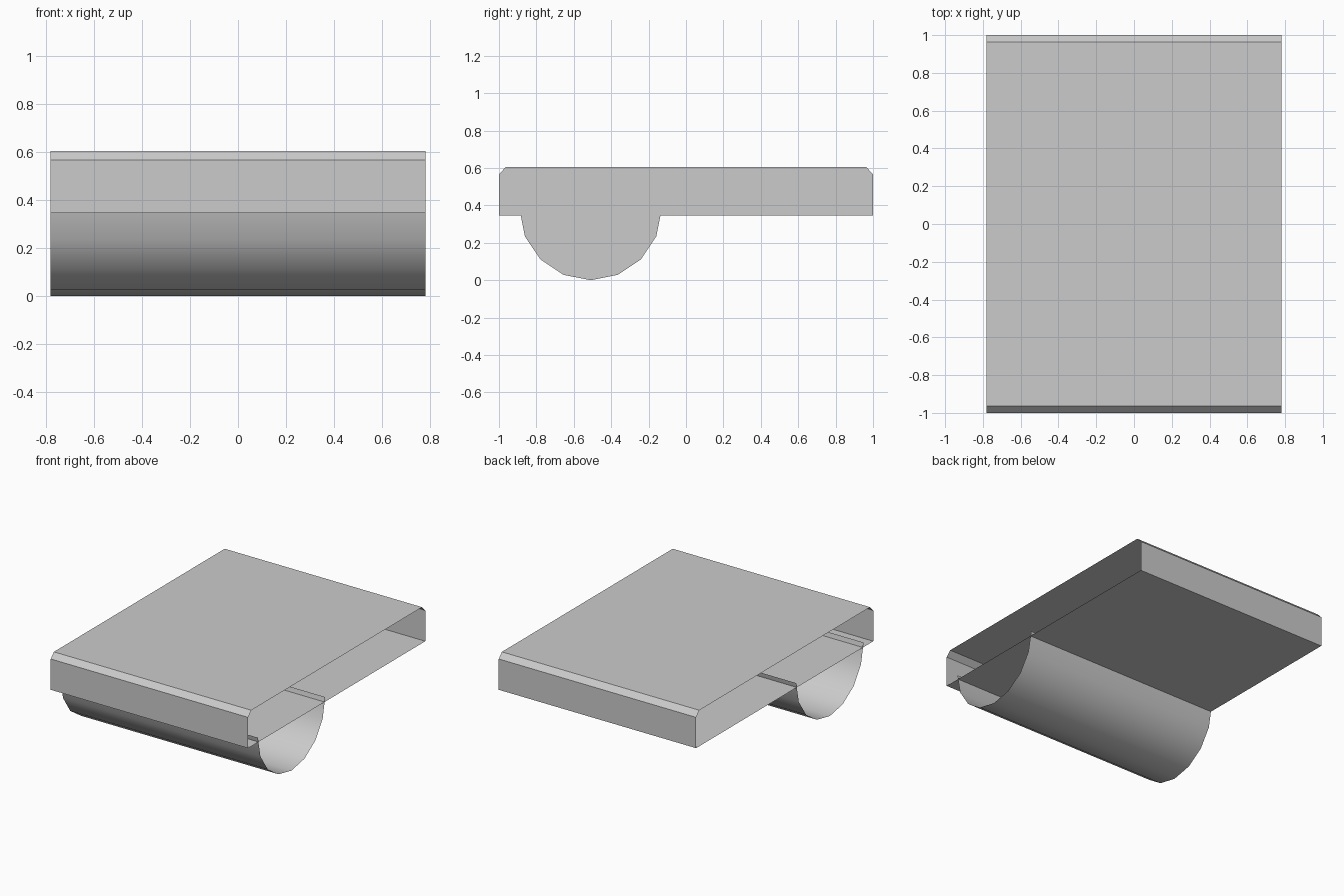
import bpy, bmesh, math

cube = bpy.data.objects.get("Cube")
if cube:
    bpy.data.objects.remove(cube)

HALF_X = 0.78
FLOOR, SHOULDER, TOP = 0.347, 0.567, 0.604
BEVEL = 0.036
RADIUS, TROUGH_Y = 0.38, -0.51

grey = bpy.data.materials.new("light_grey")
grey.use_nodes = True
colour = (0.6, 0.6, 0.6, 1)
grey.diffuse_color = colour
grey.node_tree.nodes["Principled BSDF"].inputs["Base Color"].default_value = colour


def finish(name, bm, smooth=False):
    mesh = bpy.data.meshes.new(name)
    bm.to_mesh(mesh)
    bm.free()
    mesh.materials.append(grey)
    for poly in mesh.polygons:
        poly.use_smooth = smooth
    obj = bpy.data.objects.new(name, mesh)
    bpy.context.collection.objects.link(obj)
    return obj


def sleeve(name, profile, closed, smooth=False):
    """Extrude a (y, z) profile along x, leaving both ends open."""
    bm = bmesh.new()
    rows = [[bm.verts.new((x, y, z)) for y, z in profile] for x in (-HALF_X, HALF_X)]
    count = len(profile)
    for i in range(count if closed else count - 1):
        j = (i + 1) % count
        bm.faces.new((rows[0][i], rows[0][j], rows[1][j], rows[1][i]))
    return finish(name, bm, smooth)


def panel(name, profile):
    """Flat inner wall across the middle."""
    bm = bmesh.new()
    bm.faces.new([bm.verts.new((0, y, z)) for y, z in profile])
    return finish(name, bm)


# Flat slab: hollow sleeve with chamfered front and back top edges
lower = [(-1, FLOOR), (1, FLOOR), (1, SHOULDER), (-1, SHOULDER)]
upper = [(1, SHOULDER), (1 - BEVEL, TOP), (BEVEL - 1, TOP), (-1, SHOULDER)]
sleeve("slab_shell", lower[:2] + upper, closed=True)

# Half-round trough under the front, its rims just above the slab floor
arc = [(TROUGH_Y + RADIUS * math.cos(a), RADIUS + RADIUS * math.sin(a))
       for a in (math.pi * (1 + i / 8) for i in range(9))]
sleeve("trough_shell", arc, closed=False, smooth=True)

# Inner walls that close off the hollow
panel("slab_inner_wall", lower)
panel("slab_inner_wall_top", upper)
panel("trough_inner_wall", arc)
